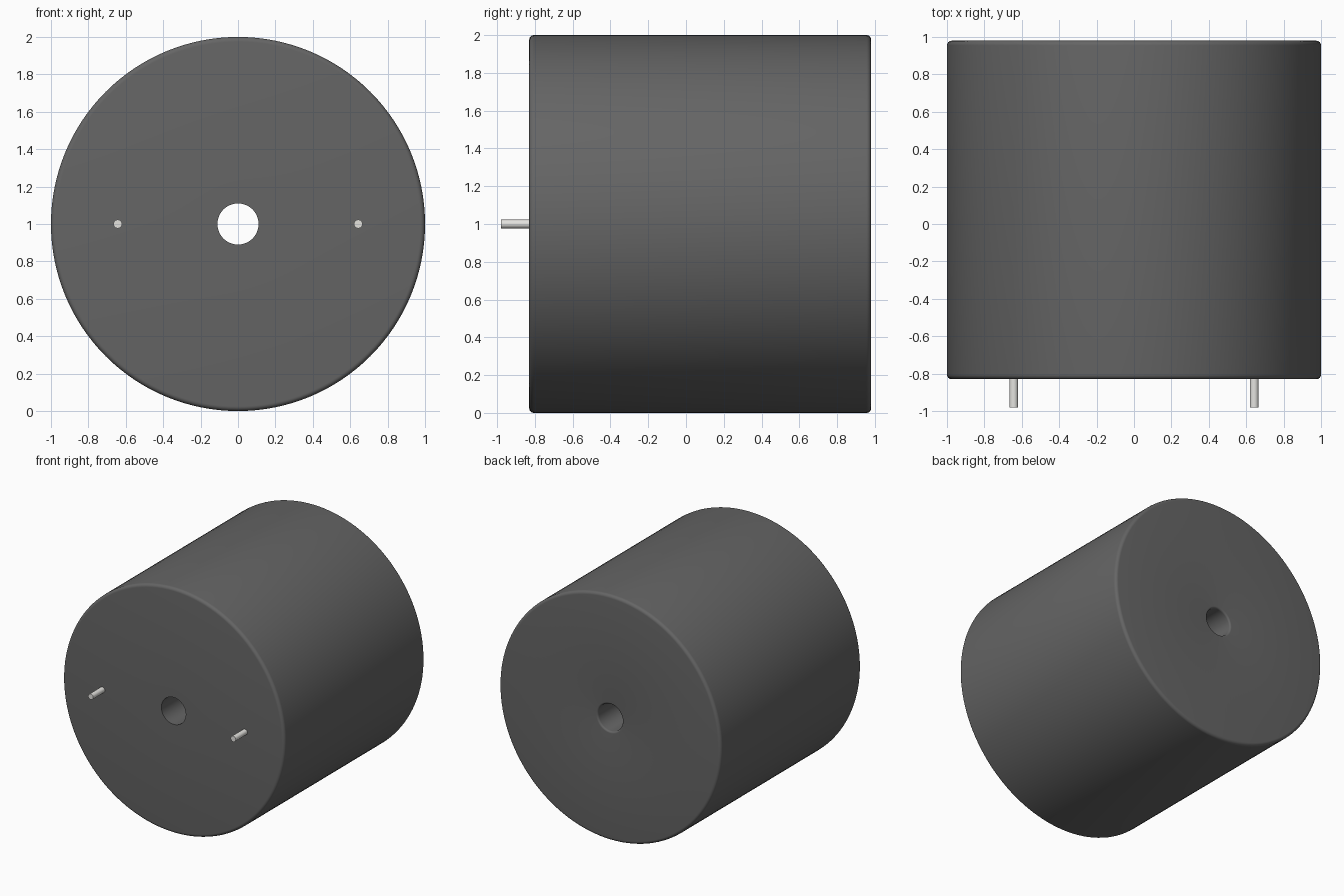
import bpy, bmesh, math
from mathutils import Matrix

if "Cube" in bpy.data.objects:
    bpy.data.objects.remove(bpy.data.objects["Cube"])

SEGMENTS = 128


def material(name, color):
    mat = bpy.data.materials.new(name)
    mat.diffuse_color = color
    mat.use_nodes = True
    mat.node_tree.nodes["Principled BSDF"].inputs["Base Color"].default_value = mat.diffuse_color
    return mat


def fillet(cr, cy, radius, start, steps=6):
    """Quarter-round profile points (radius, y) starting at an angle in degrees."""
    angles = [math.radians(start + 90 * i / steps) for i in range(steps + 1)]
    return [(cr + radius * math.cos(a), cy + radius * math.sin(a)) for a in angles]


def lathe(name, profile, segments, mat, location, closed):
    """Revolve a (radius, y) profile around the y axis; open profiles get end caps."""
    bm = bmesh.new()
    rings = []
    for r, y in profile:
        rings.append([bm.verts.new((r * math.cos(2 * math.pi * k / segments), y,
                                    r * math.sin(2 * math.pi * k / segments)))
                      for k in range(segments)])
    pairs = list(zip(rings, rings[1:]))
    if closed:
        pairs.append((rings[-1], rings[0]))
    else:
        bm.faces.new(rings[0])
        bm.faces.new(rings[-1])
    for a, b in pairs:
        for k in range(segments):
            n = (k + 1) % segments
            bm.faces.new((a[k], a[n], b[n], b[k]))
    bmesh.ops.recalc_face_normals(bm, faces=bm.faces)
    mesh = bpy.data.meshes.new(name)
    bm.to_mesh(mesh)
    bm.free()
    mesh.materials.append(mat)
    obj = bpy.data.objects.new(name, mesh)
    obj.location = location
    bpy.context.collection.objects.link(obj)
    bpy.ops.object.select_all(action='DESELECT')
    obj.select_set(True)
    bpy.context.view_layer.objects.active = obj
    bpy.ops.object.shade_smooth_by_angle(angle=math.radians(30))
    return obj


dark = material("dark_plastic", (0.13, 0.13, 0.13, 1))
metal = material("pin_metal", (0.78, 0.77, 0.74, 1))

# Housing: rounded outer rims, through hole with a softened rear edge
FRONT, BACK, RIM, HOLE, LIP = -0.83, 0.98, 0.025, 0.11, 0.015
profile = [(HOLE, FRONT)]
profile += fillet(1 - RIM, FRONT + RIM, RIM, -90)
profile += fillet(1 - RIM, BACK - RIM, RIM, 0)
profile += fillet(HOLE + LIP, BACK - LIP, LIP, 90)
lathe("housing", profile, SEGMENTS, dark, (0, 0, 1), True)

# Two contact pins on the front face
for side, x in (("left", -0.643), ("right", 0.643)):
    lathe("pin_" + side, [(0.023, -0.98), (0.023, FRONT + 0.001)],
          32, metal, (x, 0, 1), False)
